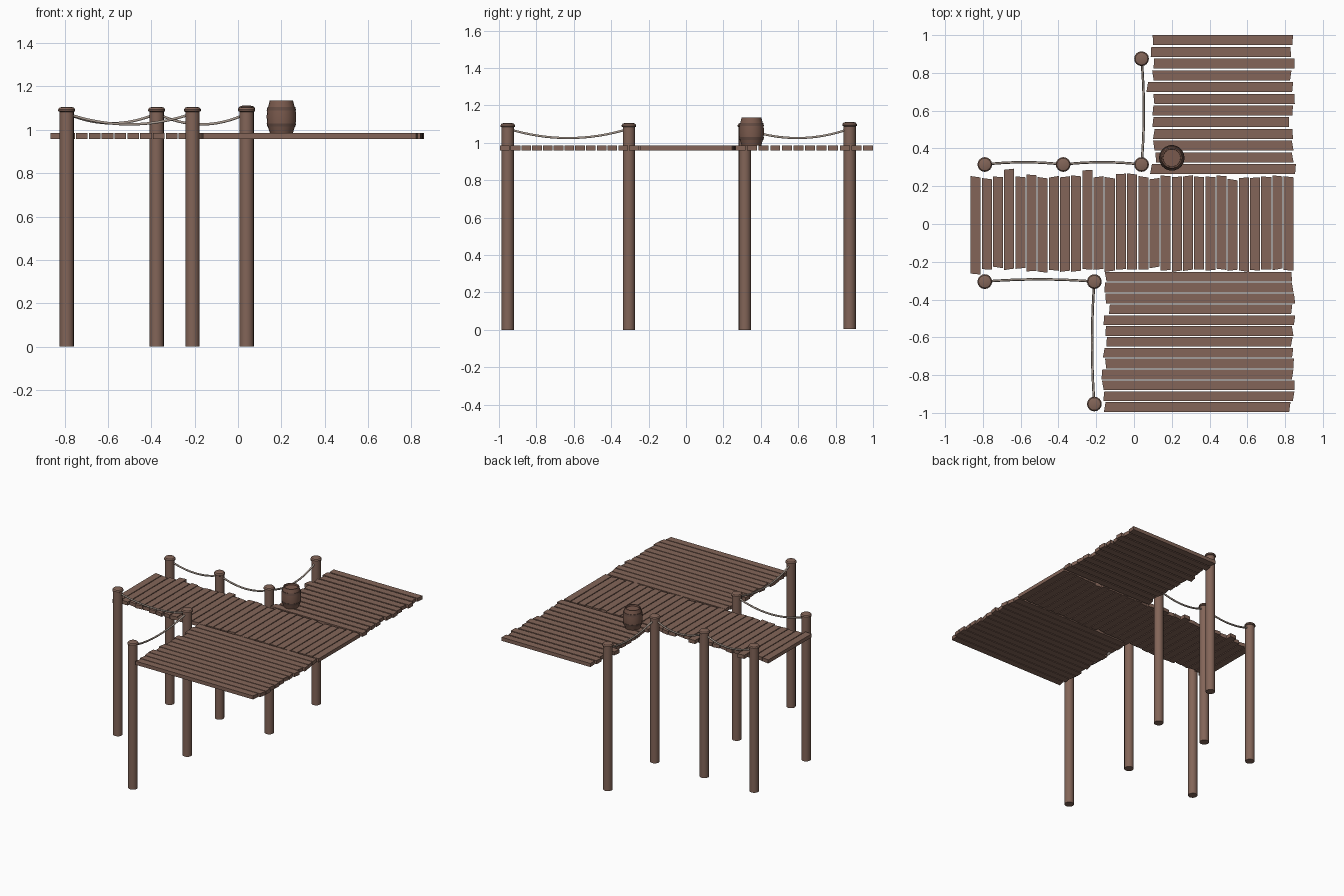
import bpy, bmesh, math, random
from mathutils import Vector

if "Cube" in bpy.data.objects:
    bpy.data.objects.remove(bpy.data.objects["Cube"])

random.seed(4)


def mat(name, srgb):
    m = bpy.data.materials.new(name)
    lin = [((c / 255 + 0.055) / 1.055) ** 2.4 for c in srgb]
    m.diffuse_color = (*lin, 1)
    m.use_nodes = True
    m.node_tree.nodes["Principled BSDF"].inputs["Base Color"].default_value = m.diffuse_color
    return m


WOOD = mat("brown wood", (131, 101, 88))
BARREL = mat("barrel wood", (122, 90, 77))
HOOP = mat("dark hoop", (98, 74, 65))
ROPE = mat("grey rope", (168, 154, 143))


def finish(name, bm, materials, smooth=False):
    bmesh.ops.recalc_face_normals(bm, faces=bm.faces)
    me = bpy.data.meshes.new(name)
    bm.to_mesh(me)
    bm.free()
    for m in materials:
        me.materials.append(m)
    ob = bpy.data.objects.new(name, me)
    bpy.context.collection.objects.link(ob)
    if smooth:
        bpy.ops.object.select_all(action='DESELECT')
        ob.select_set(True)
        bpy.context.view_layer.objects.active = ob
        bpy.ops.object.shade_smooth_by_angle(angle=math.radians(35))
    return ob


# Decks: rows of planks with uneven, slightly slanted ends
def deck(name, start, end, gap, lows, highs, along_y):
    bm = bmesh.new()
    pitch = (end - start) / len(lows)
    for i, (lo, hi) in enumerate(zip(lows, highs)):
        g = gap / 2
        a, b = start + i * pitch, start + (i + 1) * pitch
        if a < b:
            a, b = a + g, b - g
        else:
            a, b = a - g, b + g
        s, t = random.uniform(-.005, .005), random.uniform(-.005, .005)
        pts = [(a, lo - s), (b, lo + s), (b, hi + t), (a, hi - t)]
        if not along_y:
            pts = [(v, u) for u, v in pts]
        bot = [bm.verts.new((x, y, 0.958)) for x, y in pts]
        top = [bm.verts.new((x, y, 0.985)) for x, y in pts]
        bm.faces.new(bot[::-1])
        bm.faces.new(top)
        for k in range(4):
            n = (k + 1) % 4
            bm.faces.new((bot[k], bot[n], top[n], top[k]))
    finish(name, bm, [WOOD])


mid_hi = [.25, .24, .25, .29, .25, .26, .245, .25, .25, .255, .285, .25, .245, .265, .265,
          .25, .24, .255, .25, .255, .25, .25, .255, .235, .245, .245, .25, .255, .25]
mid_lo = [-.265, -.24, -.23, -.24, -.235, -.25, -.255, -.245, -.25, -.25, -.24, -.24, -.25,
          -.24, -.24, -.24, -.23, -.245, -.25, -.245, -.24, -.245, -.24, -.245, -.25, -.245,
          -.24, -.24, -.245]
deck("walkway_planks", -.868, .848, .006, mid_lo, mid_hi, True)
deck("back_deck_planks", 1.004, .260, .009,
     [.10, .09, .105, .10, .07, .105, .10, .10, .105, .105, .115, .09],
     [.84, .83, .85, .83, .84, .85, .84, .82, .84, .84, .84, .855], False)
deck("front_deck_planks", -.250, -.998, .006,
     [-.15, -.155, -.15, -.13, -.16, -.15, -.145, -.16, -.15, -.17, -.165, -.16, -.155],
     [.835, .84, .85, .835, .85, .84, .835, .84, .845, .84, .85, .845, .825], False)


# Turned shapes: posts and barrel
def lathe(name, x, y, profile, sides, materials, mat_rule=lambda i: 0, smooth=True):
    bm = bmesh.new()
    rings = []
    for r, z in profile:
        rings.append([bm.verts.new((x + r * math.cos(2 * math.pi * k / sides),
                                    y + r * math.sin(2 * math.pi * k / sides), z))
                      for k in range(sides)])
    for i in range(len(rings) - 1):
        for k in range(sides):
            n = (k + 1) % sides
            f = bm.faces.new((rings[i][k], rings[i][n], rings[i + 1][n], rings[i + 1][k]))
            f.material_index = mat_rule(i)
    bm.faces.new(rings[0][::-1])
    bm.faces.new(rings[-1])
    return finish(name, bm, materials, smooth)


A, B, C, D = (-.79, .315), (-.375, .315), (.04, .315), (.04, .875)
E, F, G = (-.79, -.305), (-.21, -.305), (-.21, -.953)
post = [(.033, 0), (.033, 1.083), (.039, 1.086), (.039, 1.094), (.033, 1.102), (.02, 1.106)]
for i, p in enumerate((A, B, C, D, E, F, G)):
    dz = .005 if p == D else 0
    lathe(f"post_{i + 1}", *p, [(r, z + dz) for r, z in post], 16, [WOOD])

# Barrel with two raised hoops and a sunken lid
barrel = [(.053, .985), (.057, .998), (.062, 1.014), (.065, 1.014), (.068, 1.03), (.066, 1.03),
          (.068, 1.06), (.066, 1.09), (.068, 1.09), (.064, 1.106), (.061, 1.106),
          (.054, 1.134), (.047, 1.134), (.046, 1.122)]
lathe("barrel", .20, .35, barrel, 18, [BARREL, HOOP],
      lambda i: 1 if i in (2, 3, 4, 7, 8, 9) else 0)


# Sagging ropes strung between neighbouring posts
def rope(name, a, b, sag, bow):
    a, b = Vector((*a, 1.075)), Vector((*b, 1.075))
    cu = bpy.data.curves.new(name, 'CURVE')
    cu.dimensions = '3D'
    cu.bevel_depth = .0065
    cu.bevel_resolution = 1
    sp = cu.splines.new('POLY')
    n = 16
    sp.points.add(n)
    for i in range(n + 1):
        t = i / n
        h = 4 * t * (1 - t)
        p = a.lerp(b, t) + h * Vector((bow[0], bow[1], -sag))
        sp.points[i].co = (*p, 1)
    cu.materials.append(ROPE)
    bpy.context.collection.objects.link(bpy.data.objects.new(name, cu))


rope("rope_1", A, B, .045, (0, .012))
rope("rope_2", B, C, .05, (0, .012))
rope("rope_3", C, D, .05, (.012, 0))
rope("rope_4", E, F, .05, (0, .012))
rope("rope_5", F, G, .05, (-.012, 0))
